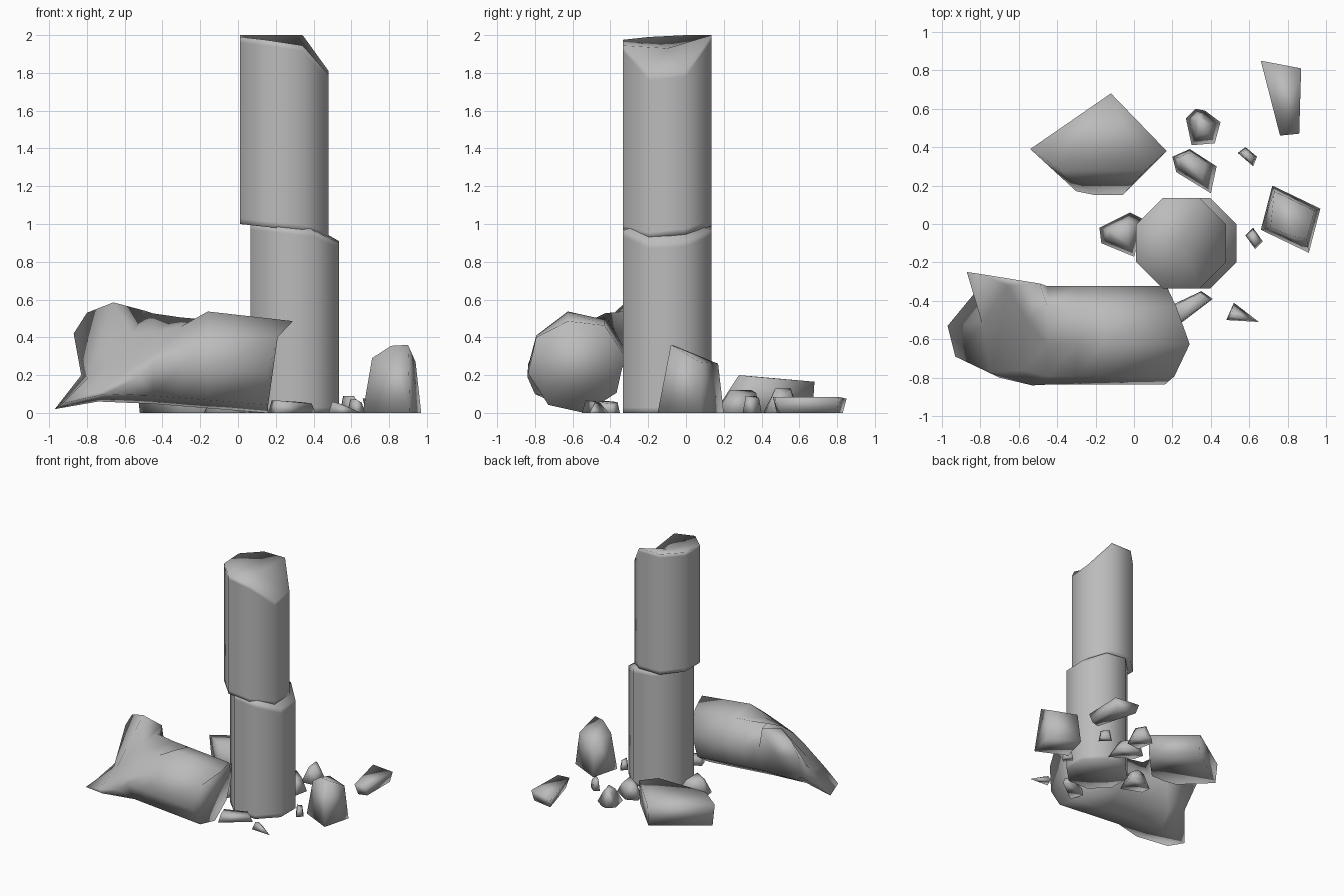
import bpy
import bmesh
from math import cos, sin, radians
from mathutils import Vector

default_cube = bpy.data.objects.get("Cube")
if default_cube:
    bpy.data.objects.remove(default_cube, do_unlink=True)

# Single stone colour
STONE = (0.5, 0.5, 0.5, 1.0)
stone = bpy.data.materials.new("grey_stone")
stone.use_nodes = True
stone.diffuse_color = STONE
shader = next(n for n in stone.node_tree.nodes if n.type == "BSDF_PRINCIPLED")
shader.inputs["Base Color"].default_value = STONE
shader.inputs["Roughness"].default_value = 0.9


def finish(name, mesh_data):
    """Turn a bmesh into a named, smoothly shaded stone object."""
    bmesh.ops.recalc_face_normals(mesh_data, faces=mesh_data.faces)
    for face in mesh_data.faces:
        face.smooth = True
    mesh = bpy.data.meshes.new(name)
    mesh_data.to_mesh(mesh)
    mesh_data.free()
    mesh.materials.append(stone)
    piece = bpy.data.objects.new(name, mesh)
    bpy.context.collection.objects.link(piece)
    return piece


def loft(name, rings, start_centre=None, end_centre=None):
    """Skin matching rings; a cap is flat, or a fan around a given centre."""
    bm = bmesh.new()
    loops = [[bm.verts.new(point) for point in ring] for ring in rings]
    count = len(loops[0])
    for lower, upper in zip(loops, loops[1:]):
        for i in range(count):
            j = (i + 1) % count
            bm.faces.new((lower[i], lower[j], upper[j], upper[i]))
    for loop, centre in ((loops[0], start_centre), (loops[-1], end_centre)):
        if centre is None:
            bm.faces.new(loop)
            continue
        hub = bm.verts.new(centre)
        for i in range(count):
            bm.faces.new((loop[i], loop[(i + 1) % count], hub))
    return finish(name, bm)


def upright_ring(centre_x, heights, shift=0, radius=0.254):
    """Horizontal octagon with its own height at every corner."""
    ring = []
    for i, height in enumerate(heights):
        angle = radians(22.5 + 45 * i)
        ring.append((centre_x + radius * cos(angle),
                     -0.1 + radius * sin(angle), height + shift))
    return ring


def drum(name, centre_x, bottom, top, bottom_centre, top_centre):
    """Octagonal drum with tight rings near both rims to keep walls even."""
    rings = [upright_ring(centre_x, bottom), upright_ring(centre_x, bottom, 0.03),
             upright_ring(centre_x, top, -0.03), upright_ring(centre_x, top)]
    return loft(name, rings, (centre_x, -0.1, bottom_centre),
                (centre_x, -0.1, top_centre))


def lying_ring(stations, lifts=None, radius=0.26):
    """Octagon across x, sinking gently towards +x, with uneven corners."""
    ring = []
    for i, x in enumerate(stations):
        angle = radians(10 + 45 * i)
        lift = lifts.get(i, 0) if lifts else 0
        axis_height = 0.28 - 0.08 * (x + 0.15)
        ring.append((x, -0.58 + radius * cos(angle),
                     axis_height + radius * sin(angle) + lift))
    return ring


def chunk(name, base, top):
    """Convex rubble: a footprint on the ground and some raised corners."""
    bm = bmesh.new()
    for x, y in base:
        bm.verts.new((x, y, 0))
    for point in top:
        bm.verts.new(point)
    hull = bmesh.ops.convex_hull(bm, input=bm.verts)
    loose = set(hull["geom_interior"]) | set(hull["geom_unused"])
    bmesh.ops.delete(bm, geom=[v for v in loose if isinstance(v, bmesh.types.BMVert)],
                     context="VERTS")
    return finish(name, bm)


def pebble(name, outline, height, shrink=0.55, lean=(0, 0)):
    """Small rubble: its footprint narrowed to a smaller, leaning top."""
    middle = sum((Vector(p) for p in outline), Vector((0, 0))) / len(outline)
    top = []
    for i, point in enumerate(outline):
        x, y = middle + (Vector(point) - middle) * shrink + Vector(lean)
        top.append((x, y, height * (1 - 0.12 * (i % 3))))
    return chunk(name, outline, top)


# Standing column: two drums that meet along a worn, sloping joint
lower_rim = [0.91, 0.97, 0.99, 1.0, 1.0, 0.985, 0.965, 0.9]
upper_rim = [0.945, 0.99, 0.99, 1.0, 1.0, 0.985, 0.965, 0.925]
broken_top = [1.81, 2.0, 2.0, 2.0, 1.99, 1.975, 1.945, 1.79]
drum("lower_column_drum", 0.3, [0] * 8, lower_rim, 0, 1.04)
drum("upper_column_drum", 0.245, upper_rim, broken_top, 0.99, 1.93)

# Fallen column: sound end, chipped middle, then a hollow break whose
# front wall has fallen away while the back wall still stands
sound_end = [0.17, 0.22, 0.29, 0.21, 0.16, 0.16, 0.16, 0.15]
cracked_ring = [
    (-0.6, -0.31, 0.34), (-0.49, -0.31, 0.54),
    (-0.56, -0.5, 0.42), (-0.58, -0.76, 0.25),
    (-0.53, -0.84, 0.19), (-0.7, -0.8, 0.1),
    (-0.74, -0.54, 0.06), (-0.68, -0.38, 0.15),
]
shattered_end = [
    (-0.87, -0.25, 0.42), (-0.8, -0.26, 0.53),
    (-0.66, -0.32, 0.585), (-0.7, -0.6, 0.25),
    (-0.75, -0.77, 0.11), (-0.93, -0.69, 0.05),
    (-0.97, -0.53, 0.02), (-0.83, -0.36, 0.2),
]
loft("fallen_column",
     [lying_ring(sound_end, {2: -0.015}),
      lying_ring([-0.16] * 8, {3: -0.02}),
      lying_ring([-0.3] * 8, {2: -0.09, 3: -0.08}),
      lying_ring([-0.45] * 8, {1: 0.01, 2: -0.13, 3: -0.15}),
      cracked_ring,
      shattered_end],
     end_centre=(-0.79, -0.52, 0.19))

# Large flat slab behind the column
chunk("large_slab",
      [(-0.52, 0.39), (-0.12, 0.67), (0.16, 0.38),
       (-0.06, 0.15), (-0.2, 0.15), (-0.3, 0.17)],
      [(-0.54, 0.39, 0.18), (-0.12, 0.68, 0.165), (0.17, 0.38, 0.19),
       (0.06, 0.28, 0.2), (-0.38, 0.28, 0.2)])

# Tall block beside the column
chunk("tall_block",
      [(0.72, 0.2), (0.97, 0.08), (0.91, -0.15), (0.66, -0.03)],
      [(0.73, 0.17, 0.26), (0.94, 0.07, 0.27), (0.9, -0.08, 0.36),
       (0.71, -0.02, 0.29), (0.81, -0.06, 0.355)])

# Thin wedge in the far corner
chunk("corner_wedge",
      [(0.68, 0.83), (0.85, 0.8), (0.85, 0.5), (0.78, 0.48)],
      [(0.66, 0.85, 0.075), (0.87, 0.81, 0.085),
       (0.86, 0.47, 0.085), (0.76, 0.46, 0.085)])

# Scattered small rubble
pebble("back_rock", [(0.32, 0.6), (0.37, 0.59), (0.45, 0.53),
                     (0.42, 0.42), (0.3, 0.41), (0.27, 0.55)], 0.13, 0.45)
pebble("middle_rock", [(0.2, 0.35), (0.29, 0.39), (0.43, 0.3),
                       (0.4, 0.16), (0.22, 0.27)], 0.12, 0.6, lean=(-0.01, 0.02))
pebble("side_rock", [(-0.18, -0.02), (-0.02, 0.06), (0.06, 0.02),
                     (0.0, -0.17), (-0.17, -0.1)], 0.12, 0.55)
pebble("front_shard", [(0.16, -0.44), (0.35, -0.35), (0.41, -0.39),
                       (0.2, -0.55)], 0.065, 0.85)
pebble("front_flake", [(0.48, -0.5), (0.52, -0.41), (0.65, -0.51)], 0.06, 0.3,
       lean=(-0.03, 0))
pebble("back_pebble", [(0.54, 0.37), (0.58, 0.4), (0.64, 0.35),
                       (0.62, 0.3)], 0.09, 0.7)
pebble("side_pebble", [(0.58, -0.06), (0.62, -0.02), (0.67, -0.09),
                       (0.63, -0.13)], 0.07, 0.7)
